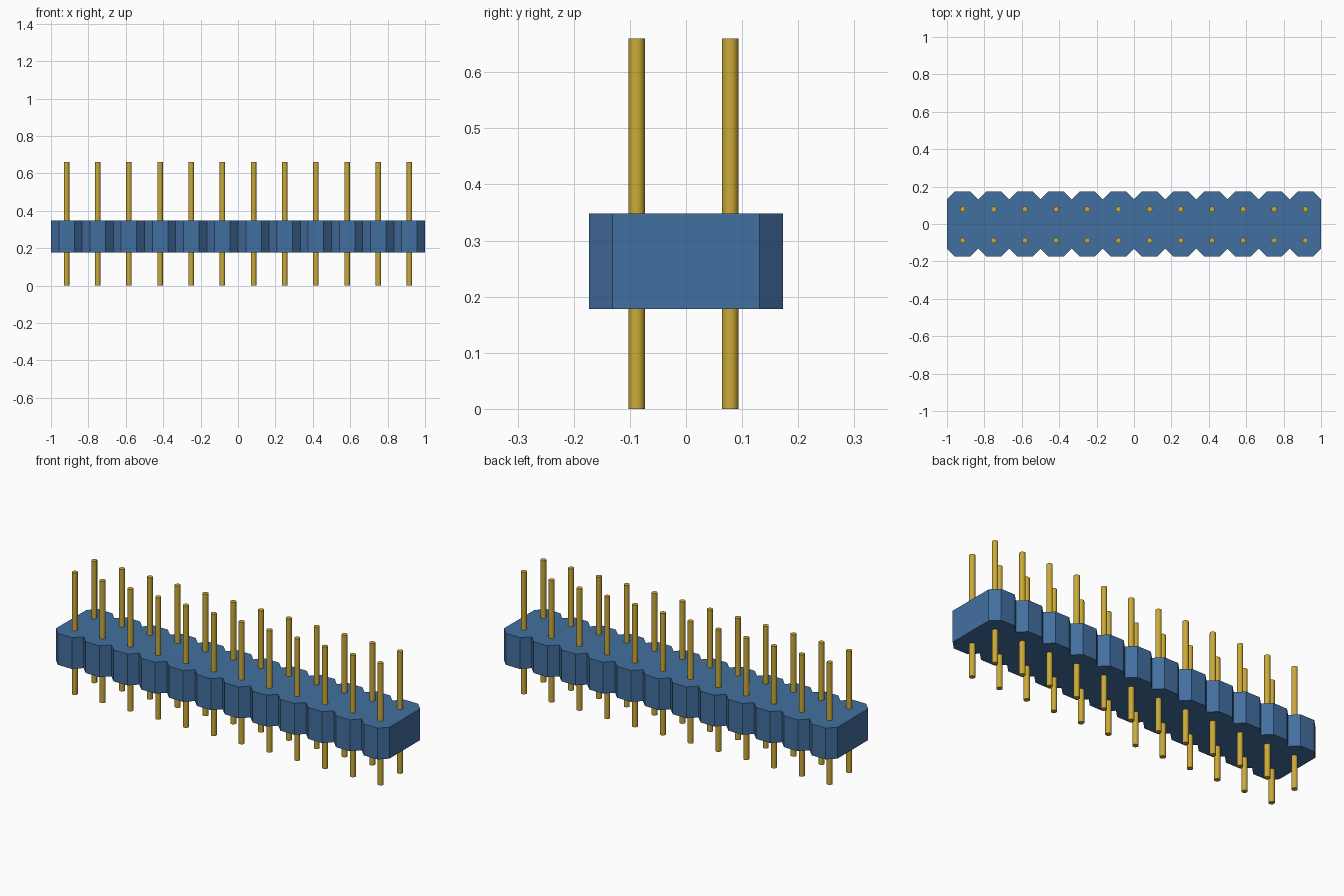
import bpy, bmesh, math

cube = bpy.data.objects.get("Cube")
if cube:
    bpy.data.objects.remove(cube, do_unlink=True)

COUNT = 12
PITCH = 2 / COUNT
CHAMFER = PITCH / 4
HALF_DEPTH = 0.173
BODY_BOTTOM, BODY_TOP = 0.178, 0.348
PIN_RADIUS, PIN_HEIGHT = 0.0148, 0.66
ROW_SHIFT = -0.0045


def make_material(name, color):
    mat = bpy.data.materials.new(name)
    mat.use_nodes = True
    mat.diffuse_color = color
    mat.node_tree.nodes["Principled BSDF"].inputs["Base Color"].default_value = color
    return mat


def make_object(name, bm, mat):
    bmesh.ops.recalc_face_normals(bm, faces=bm.faces)
    mesh = bpy.data.meshes.new(name)
    bm.to_mesh(mesh)
    bm.free()
    mesh.materials.append(mat)
    obj = bpy.data.objects.new(name, mesh)
    bpy.context.collection.objects.link(obj)
    return obj


blue = make_material("blue plastic", (0.055, 0.16, 0.35, 1))
gold = make_material("gold metal", (0.60, 0.40, 0.04, 1))

# Housing: one scalloped outline, extruded upwards
front_edge = [(-1, CHAMFER - HALF_DEPTH)]
for i in range(COUNT):
    left = -1 + i * PITCH
    right = left + PITCH
    front_edge += [(left + CHAMFER, -HALF_DEPTH),
                   (right - CHAMFER, -HALF_DEPTH),
                   (right, CHAMFER - HALF_DEPTH)]
outline = front_edge + [(-x, -y) for x, y in front_edge]

bm = bmesh.new()
base = bm.faces.new([bm.verts.new((x, y, BODY_BOTTOM)) for x, y in outline])
extruded = bmesh.ops.extrude_face_region(bm, geom=[base], use_keep_orig=True)
top_verts = [g for g in extruded["geom"] if isinstance(g, bmesh.types.BMVert)]
bmesh.ops.translate(bm, verts=top_verts, vec=(0, 0, BODY_TOP - BODY_BOTTOM))
make_object("housing", bm, blue)

# Pins: two rows of round rods running through the housing
bm = bmesh.new()
bmesh.ops.create_cone(bm, cap_ends=True, segments=16, radius1=PIN_RADIUS,
                      radius2=PIN_RADIUS, depth=PIN_HEIGHT)
bmesh.ops.translate(bm, verts=bm.verts, vec=(0, 0, PIN_HEIGHT / 2))
first = make_object("pin", bm, gold)
bpy.context.view_layer.objects.active = first
first.select_set(True)
bpy.ops.object.shade_smooth_by_angle(angle=math.radians(40))

for row, side in (("front", -1), ("back", 1)):
    for i in range(COUNT):
        pin = bpy.data.objects.new(f"{row}_pin_{i + 1}", first.data)
        pin.location = (-1 + (i + 0.5) * PITCH, side * PITCH / 2 + ROW_SHIFT, 0)
        bpy.context.collection.objects.link(pin)
bpy.data.objects.remove(first, do_unlink=True)
